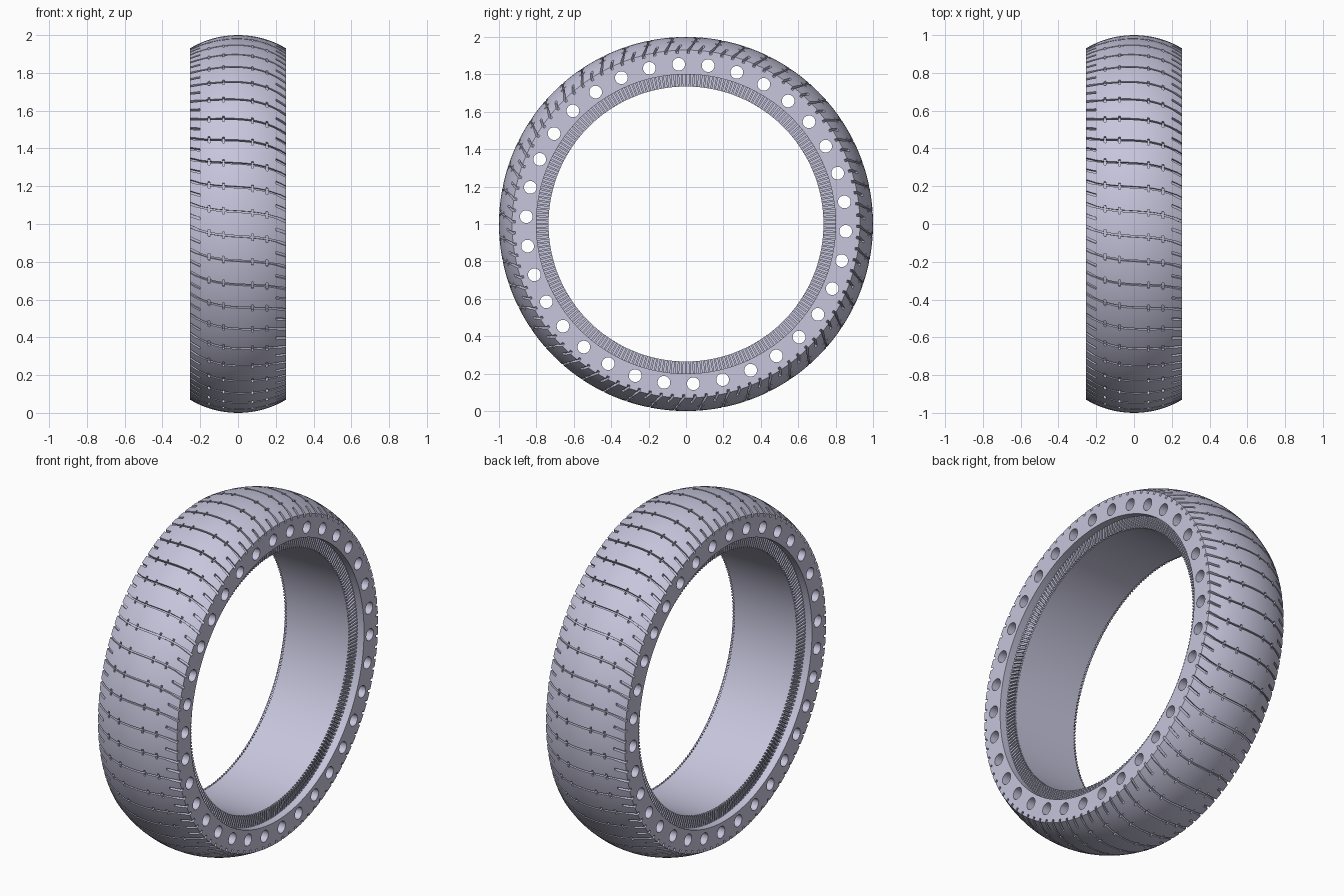
import bpy
import bmesh
from math import sin, cos, sqrt, tau, radians
from mathutils import Vector

cube = bpy.data.objects.get("Cube")
if cube:
    bpy.data.objects.remove(cube, do_unlink=True)

HALF = 0.255        # half width
CROWN = 0.499       # radius of the tread arc
BEAD_R, RIM_R = 0.80, 0.735
FLOOR_X, RIB_X = 0.20, 0.213
PITCHES, HOLES, RIBS = 48, 34, 240

rubber = bpy.data.materials.new("pale_lavender_rubber")
rubber.use_nodes = True
colour = (0.57, 0.56, 0.72, 1)
rubber.diffuse_color = colour
rubber.node_tree.nodes["Principled BSDF"].inputs["Base Color"].default_value = colour


def tread_r(x):
    return sqrt(CROWN ** 2 - x * x) - CROWN + 1


def point(x, r, a):
    return Vector((x, r * sin(a), 1 + r * cos(a)))


def sweep(x):
    """Tangential shift of the tread pattern across the width."""
    return -0.06 * x - 2 * x ** 3


def loft(bm, sections, closed=False):
    """Skin a row of equal loops, capped unless closed."""
    rings = [[bm.verts.new(p) for p in s] for s in sections]
    pairs = list(zip(rings, rings[1:]))
    if closed:
        pairs.append((rings[-1], rings[0]))
    else:
        bm.faces.new(rings[0])
        bm.faces.new(rings[-1])
    n = len(rings[0])
    for a, b in pairs:
        for i in range(n):
            j = (i + 1) % n
            bm.faces.new((a[i], a[j], b[j], b[i]))


def groove(bm, x0, x1, steps, angle, width, depth):
    """Curved slot body following the tread arc."""
    sections = []
    for i in range(steps + 1):
        x = x0 + (x1 - x0) * i / steps
        r = tread_r(x)
        mid = angle + sweep(x) / r
        h = (width(x) if callable(width) else width) / 2 / r
        sections.append([point(x, r - depth, mid - h), point(x, r + 0.03, mid - h),
                         point(x, r + 0.03, mid + h), point(x, r - depth, mid + h)])
    loft(bm, sections)


def finish(name, bm):
    bmesh.ops.recalc_face_normals(bm, faces=bm.faces)
    mesh = bpy.data.meshes.new(name)
    bm.to_mesh(mesh)
    bm.free()
    obj = bpy.data.objects.new(name, mesh)
    bpy.context.collection.objects.link(obj)
    mesh.materials.append(rubber)
    return obj


def activate(obj):
    bpy.ops.object.select_all(action='DESELECT')
    obj.select_set(True)
    bpy.context.view_layer.objects.active = obj


def carve(body, cutter):
    cutter.hide_render = True
    mod = body.modifiers.new("carve", 'BOOLEAN')
    mod.operation = 'DIFFERENCE'
    mod.solver = 'MANIFOLD'
    mod.object = cutter
    activate(body)
    bpy.ops.object.modifier_apply(modifier=mod.name)
    bpy.data.objects.remove(cutter, do_unlink=True)


# Tyre body: crowned tread, flat walls, recessed bead seat
TREAD_STEPS, SEGMENTS = 16, 192
xs = [-HALF + 2 * HALF * i / TREAD_STEPS for i in range(TREAD_STEPS + 1)]
profile = [(x, tread_r(x)) for x in xs]
profile += [(HALF, BEAD_R), (FLOOR_X, BEAD_R), (FLOOR_X, RIM_R),
            (-FLOOR_X, RIM_R), (-FLOOR_X, BEAD_R), (-HALF, BEAD_R)]
bm = bmesh.new()
loft(bm, [[point(x, r, tau * k / SEGMENTS) for x, r in profile]
          for k in range(SEGMENTS)], closed=True)
tyre = finish("tyre_body", bm)

# Round holes straight through the walls
bm = bmesh.new()
for k in range(HOLES):
    c = point(0, 0.855, tau * (k - 0.25) / HOLES)
    loft(bm, [[c + Vector((x, 0.034 * cos(tau * i / 24), 0.034 * sin(tau * i / 24)))
               for i in range(24)] for x in (-0.3, 0.3)])
carve(tyre, finish("hole_cutter", bm))

# Wavy cross grooves, with short shoulder slots between them
bm = bmesh.new()
pitch = tau / PITCHES
for k in range(PITCHES):
    a = (k + 0.5) * pitch
    groove(bm, -0.275, 0.275, 22, a, lambda x: 0.014 if abs(x) > 0.2 else 0.009, 0.017)
    for s in (-1, 1):
        groove(bm, s * 0.2, s * 0.275, 4, a + pitch / 2, 0.014, 0.017)
carve(tyre, finish("groove_cutter", bm))

# Small notches crossing each groove
bm = bmesh.new()
for k in range(PITCHES):
    for x in (-0.154, -0.077, 0.077, 0.154):
        groove(bm, x - 0.005, x + 0.005, 1, (k + 0.5) * pitch, 0.036, 0.016)
carve(tyre, finish("notch_cutter", bm))

activate(tyre)
bpy.ops.object.shade_smooth_by_angle(angle=radians(25))

# Fine radial ribs on both bead seats
bm = bmesh.new()
for side in (-1, 1):
    for k in range(RIBS):
        a, h = tau * k / RIBS, tau / RIBS / 4
        loft(bm, [[point(side * x, r, a + t) for r, t in
                   ((RIM_R, -h), (BEAD_R, -h), (BEAD_R, h), (RIM_R, h))]
                  for x in (FLOOR_X - 0.002, RIB_X)])
finish("bead_ribs", bm)
